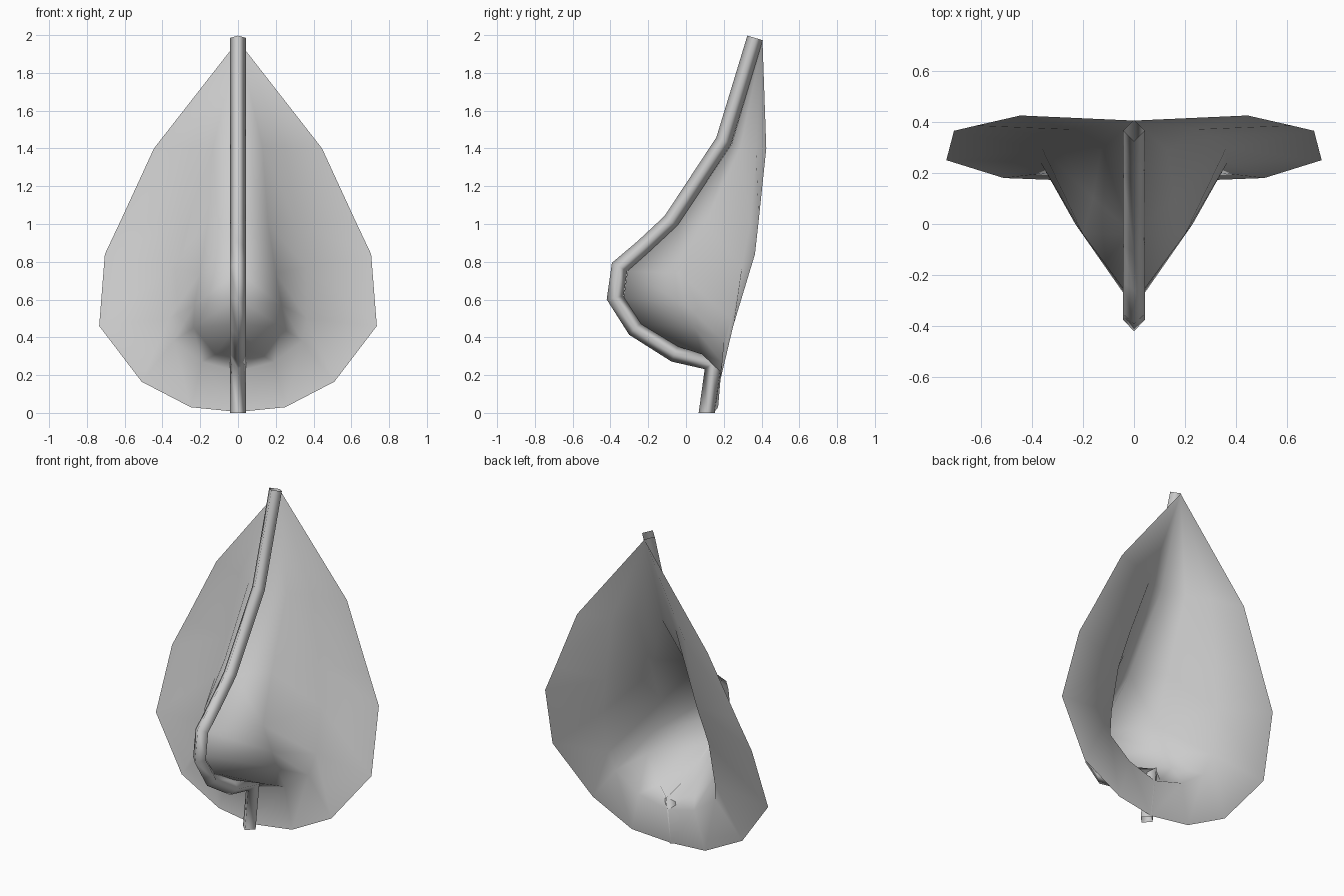
import bpy, bmesh, math
from mathutils import Vector

if "Cube" in bpy.data.objects:
    bpy.data.objects.remove(bpy.data.objects["Cube"])


def make_object(name, bm):
    bmesh.ops.recalc_face_normals(bm, faces=bm.faces)
    mesh = bpy.data.meshes.new(name)
    bm.to_mesh(mesh)
    bm.free()
    mesh.polygons.foreach_set("use_smooth", [True] * len(mesh.polygons))
    ob = bpy.data.objects.new(name, mesh)
    bpy.context.collection.objects.link(ob)
    return ob


# Leaf-shaped sheet: each row runs centre -> bulge -> fold -> rim
rows = [
    [(0, .405, 1.97)] * 4,
    [(0, .24, 1.42), (.13, .29, 1.41), (.25, .37, 1.40), (.445, .425, 1.40)],
    [(0, -.04, 1.00), (.16, .10, 1.00), (.31, .34, 1.00), (.62, .385, 1.02)],
    [(0, -.31, .75), (.20, -.04, .74), (.36, .295, .77), (.705, .365, .84)],
    [(0, -.33, .61), (.23, .00, .57), (.365, .24, .50), (.735, .25, .46)],
    [(0, -.24, .47), (.235, .045, .45), (.34, .20, .38), (.51, .18, .165)],
    [(0, -.04, .35), (.12, .085, .31), (.19, .19, .27), (.25, .17, .03)],
    [(0, .19, .29), (0, .19, .29), (0, .18, .22), (0, .15, .005)],
]
bm = bmesh.new()
for side in (1, -1):
    grid = [[bm.verts.new((side * x, y, z)) for x, y, z in r] for r in rows]
    for a, b in zip(grid, grid[1:]):
        for i in range(3):
            bm.faces.new((a[i], a[i + 1], b[i + 1], b[i]))
bmesh.ops.remove_doubles(bm, verts=bm.verts, dist=.001)
make_object("leaf_sheet", bm)

# Four-sided open rib swept along the centre line, given as (y, z)
path = [(.366, 1.985), (.20, 1.44), (-.08, 1.015), (-.23, .875), (-.352, .772),
        (-.375, .61), (-.27, .445), (-.06, .312), (.147, .265), (.11, 0)]
pts = [Vector((0, y, z)) for y, z in path]
bm = bmesh.new()
rings = []
R = .043
for i, p in enumerate(pts):
    d0 = (p - pts[max(i - 1, 0)]).normalized()
    d1 = (pts[min(i + 1, len(pts) - 1)] - p).normalized()
    t = (d0 + d1).normalized()
    n = t.cross(Vector((1, 0, 0)))
    # widen at bends so the tube keeps its thickness
    miter = 1 if i in (0, len(pts) - 1) else 1 / max(t.dot(d1), .7)
    if i == len(pts) - 1:
        n = Vector((0, -1, 0))      # cut level with the ground
    rings.append([bm.verts.new(p + Vector((R * math.sin(k * math.pi / 2), 0, 0))
                               + n * R * miter * math.cos(k * math.pi / 2))
                  for k in range(4)])
for a, b in zip(rings, rings[1:]):
    for k in range(4):
        j = (k + 1) % 4
        bm.faces.new((a[k], a[j], b[j], b[k]))
make_object("centre_rib", bm)
